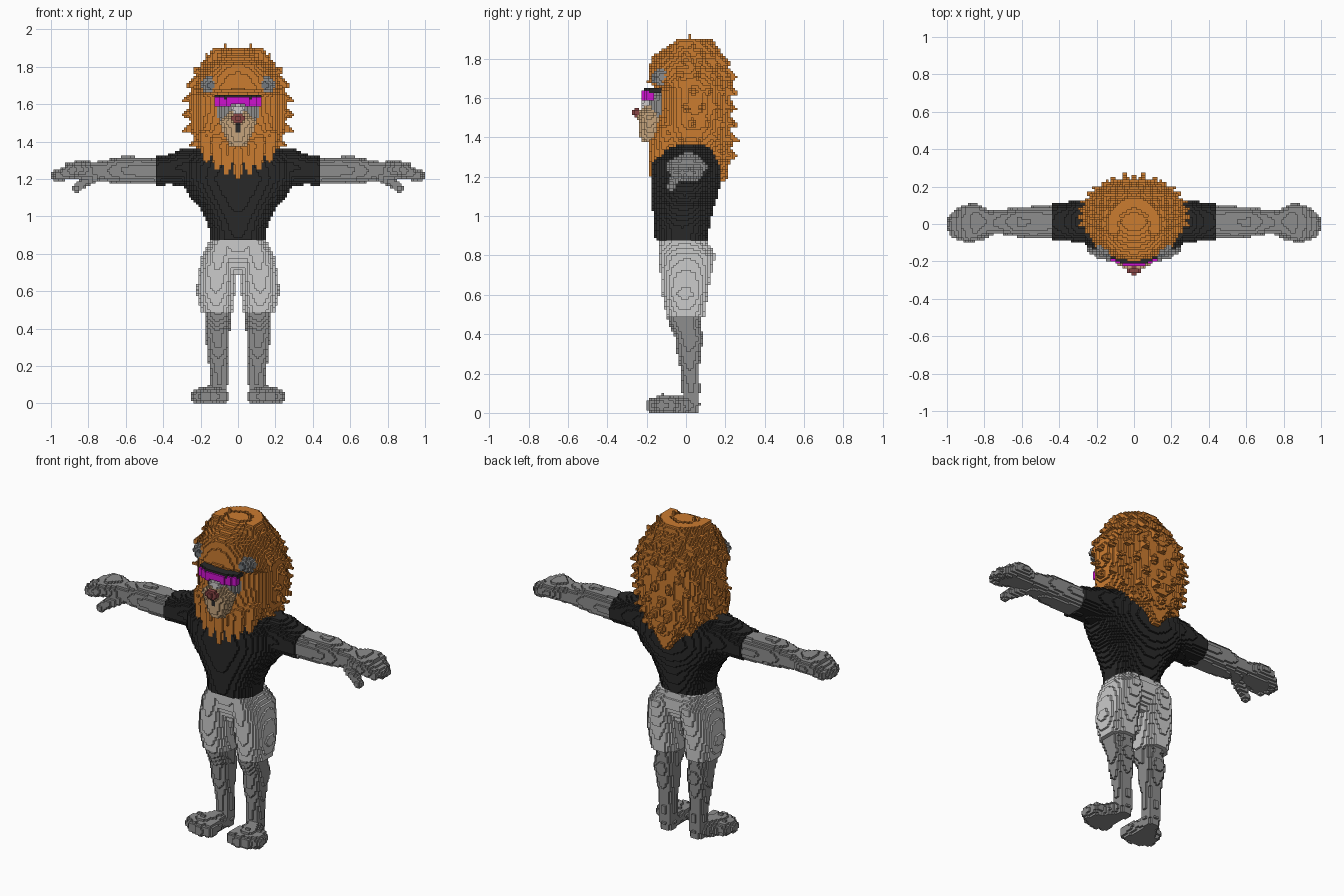
import bpy, bmesh, math
from mathutils import Vector

if "Cube" in bpy.data.objects:
    bpy.data.objects.remove(bpy.data.objects["Cube"])

S = 0.0125                                   # block size
COLOURS = {
    "grey_fur": (0.27, 0.27, 0.27), "orange_mane": (0.60, 0.20, 0.03),
    "black_cloth": (0.022, 0.022, 0.022), "light_cloth": (0.60, 0.60, 0.60),
    "magenta_lens": (0.62, 0.006, 0.62), "tan_muzzle": (0.56, 0.37, 0.20),
    "nose_red": (0.25, 0.06, 0.06), "pale_bridge": (0.62, 0.60, 0.60),
    "ear_inside": (0.17, 0.19, 0.21),
}
NAMES = list(COLOURS)
mats = []
for n, c in COLOURS.items():
    m = bpy.data.materials.new(n)
    m.diffuse_color = (*c, 1)
    m.use_nodes = True
    m.node_tree.nodes["Principled BSDF"].inputs["Base Color"].default_value = m.diffuse_color
    mats.append(m)

grid = {}                                    # block -> (part, colour); x >= 0 half, mirrored later


def fill(part, colour, lo, hi, inside):
    """Fill the blocks of a box whose centres pass the test."""
    lo = [math.floor(v / S) for v in lo]
    hi = [math.ceil(v / S) for v in hi]
    for i in range(max(0, lo[0]), hi[0] + 1):
        for j in range(lo[1], hi[1] + 1):
            for k in range(max(0, lo[2]), hi[2] + 1):
                if inside((i + .5) * S, (j + .5) * S, (k + .5) * S):
                    grid[i, j, k] = (part, colour)


def section(rows, t):
    for a, b in zip(rows, rows[1:]):
        if a[0] <= t <= b[0]:
            f = (t - a[0]) / (b[0] - a[0])
            return [p + (q - p) * f for p, q in zip(a[1:], b[1:])]


def loft(part, colour, rows, axis="z", power=2.2):
    """Rounded sections (position, centre 1, centre 2, radius 1, radius 2) along z or x."""
    lo1, hi1 = min(r[1] - r[3] for r in rows), max(r[1] + r[3] for r in rows)
    lo2, hi2 = min(r[2] - r[4] for r in rows), max(r[2] + r[4] for r in rows)

    def hit(t, u, v):
        s = section(rows, t)
        return s and abs((u - s[0]) / s[2]) ** power + abs((v - s[1]) / s[3]) ** power <= 1
    a, b = rows[0][0], rows[-1][0]
    if axis == "z":
        fill(part, colour, (lo1, lo2, a), (hi1, hi2, b), lambda x, y, z: hit(z, x, y))
    else:
        fill(part, colour, (a, lo1, lo2), (b, hi1, hi2), lambda x, y, z: hit(x, y, z))


def ball(part, colour, c, r):
    fill(part, colour, [p - q for p, q in zip(c, r)], [p + q for p, q in zip(c, r)],
         lambda *p: sum(((a - b) / q) ** 2 for a, b, q in zip(p, c, r)) <= 1)


def taper(part, colour, a, b, ra, rb):
    """Round rod from a to b with changing radius."""
    a, b = Vector(a), Vector(b)
    d, r = b - a, max(ra, rb)

    def inside(*p):
        p = Vector(p)
        t = min(1, max(0, (p - a).dot(d) / d.length_squared))
        return (p - a - d * t).length <= ra + (rb - ra) * t
    fill(part, colour, [min(p, q) - r for p, q in zip(a, b)],
         [max(p, q) + r for p, q in zip(a, b)], inside)


# Legs and feet
loft("legs", "grey_fur", [(0, .1, .025, .042, .042), (.14, .1, .025, .045, .045),
     (.2, .105, .02, .05, .042), (.3, .107, .015, .06, .06), (.38, .112, .02, .067, .07),
     (.46, .107, -.01, .07, .08), (.5, .11, -.01, .075, .09)])
taper("feet", "grey_fur", (.1, .025, .04), (.15, -.11, .025), .045, .07)
for x, y in [(.085, -.155), (.13, -.165), (.175, -.155), (.212, -.125)]:
    taper("feet", "grey_fur", (x * .8 + .03, -.08, .04), (x, y, .038), .042, .038)

# Shorts
loft("shorts", "light_cloth", [(.49, .115, 0, .085, .1), (.6, .12, -.005, .104, .115),
     (.7, .112, 0, .1, .13), (.8, .1, .005, .09, .145), (.87, .08, -.015, .07, .125)])
loft("shorts", "light_cloth", [(.69, 0, 0, .06, .07), (.75, 0, 0, .13, .11),
     (.8, 0, 0, .185, .13), (.87, 0, -.015, .15, .125)], power=2.5)

# Arms, fingers and thumb
loft("arms", "grey_fur", [(.42, .01, 1.24, .085, .07), (.52, .01, 1.245, .085, .073),
     (.62, .01, 1.248, .08, .073), (.7, .01, 1.243, .066, .06), (.77, .01, 1.243, .066, .048),
     (.85, .01, 1.252, .1, .05), (.92, .005, 1.24, .098, .042)], "x")
for y, x in [(-.065, .955), (-.022, .97), (.025, .972), (.07, .945)]:
    taper("hands", "grey_fur", (.88, y, 1.25), (x, y * .75, 1.218), .036, .028)
taper("hands", "grey_fur", (.76, -.03, 1.215), (.82, -.06, 1.185), .03, .03)
taper("hands", "grey_fur", (.82, -.06, 1.185), (.865, -.075, 1.148), .028, .022)

# Shirt and sleeves
loft("shirt", "black_cloth", [(.87, 0, -.025, .15, .13), (.95, 0, -.02, .157, .142),
     (1.04, 0, -.015, .2, .155), (1.12, 0, -.005, .268, .17), (1.2, 0, 0, .31, .18),
     (1.28, 0, 0, .32, .172), (1.33, 0, .01, .3, .15), (1.365, 0, .03, .26, .1)])
loft("shirt", "black_cloth", [(.2, .02, 1.25, .12, .11), (.3, .015, 1.263, .11, .098),
     (.36, .012, 1.252, .105, .083), (.44, .01, 1.243, .1, .075)], "x")

# Mane body, then its hanging beard and rear point
MANE = [(1.27, 0, .02, .17, .185), (1.36, 0, .03, .215, .205), (1.45, 0, .035, .25, .19),
        (1.55, 0, .045, .26, .18), (1.64, 0, .045, .26, .18), (1.68, 0, .02, .25, .215),
        (1.75, 0, .01, .22, .197), (1.81, 0, 0, .175, .17), (1.86, 0, .01, .12, .11),
        (1.9, 0, .01, .05, .04)]
loft("mane", "orange_mane", MANE)
loft("mane", "orange_mane", [(1.17, 0, .185, .015, .02), (1.24, 0, .165, .07, .05),
     (1.34, 0, .12, .16, .11)])
for x, z in [(0, 1.21), (.06, 1.235), (.11, 1.26), (.165, 1.29)]:
    y = -.175 + 1.6 * x * x
    taper("mane", "orange_mane", (x, y + .04, z + .13), (x, y, z), .055, .012)

# Mane tufts in staggered rows around the sides and back
for row, z in enumerate([1.31, 1.39, 1.47, 1.55, 1.63, 1.71, 1.78, 1.83]):
    _, cy, rx, ry = section(MANE, z)
    for n in range(5):
        a = math.radians(n * 23 + (row % 2) * 11)
        sx, sy = rx * math.sin(a), ry * math.cos(a)
        taper("mane", "orange_mane", (.75 * sx, cy + .75 * sy, z + .02),
              (1.14 * sx, cy + 1.2 * sy, z - .01), .055, .008)
# Crown tufts
for x, y, z in [(.07, .02, 1.915), (.17, .03, 1.862), (.06, .12, 1.85), (.14, .13, 1.81),
                (.225, .03, 1.79)]:
    taper("mane", "orange_mane", (x * .75, y * .7, z - .12), (x, y, z), .055, .008)

# Head, ears, muzzle
ball("face", "grey_fur", (0, -.08, 1.56), (.118, .115, .12))
ball("ears", "grey_fur", (.155, -.125, 1.705), (.045, .04, .046))
ball("ears", "ear_inside", (.147, -.16, 1.7), (.024, .015, .026))
loft("muzzle", "tan_muzzle", [(1.375, 0, -.185, .045, .04), (1.41, 0, -.187, .065, .05),
     (1.47, 0, -.18, .09, .06), (1.51, 0, -.185, .1, .068), (1.56, 0, -.17, .05, .05)], power=1.8)
ball("muzzle", "pale_bridge", (0, -.2, 1.573), (.045, .03, .022))
ball("nose", "nose_red", (0, -.25, 1.525), (.04, .02, .026))
for cell in list(grid):                      # mouth line
    if cell[0] == 0 and grid[cell][0] == "muzzle" and cell[1] * S < -.2 and 1.44 < cell[2] * S < 1.5:
        grid[cell] = ("mouth", "black_cloth")

# Curved visor with dark top bar
fill("visor", "magenta_lens", (0, -.26, 1.58), (.13, -.15, 1.635),
     lambda x, y, z: x < .125 and -.226 + 2 * x * x < y < -.165
     and (1.6 if x < .04 else 1.582) < z < 1.636)
fill("visor_bar", "black_cloth", (0, -.26, 1.62), (.14, -.12, 1.66),
     lambda x, y, z: x < .13 and -.216 + 2 * x * x < y < -.125 and 1.63 < z < 1.655)

# Mirror, then make one object per part from the exposed block sides
grid.update({(-1 - i, j, k): v for (i, j, k), v in list(grid.items())})
SIDES = [((1, 0, 0), [(1, 0, 0), (1, 1, 0), (1, 1, 1), (1, 0, 1)]),
         ((-1, 0, 0), [(0, 0, 0), (0, 0, 1), (0, 1, 1), (0, 1, 0)]),
         ((0, 1, 0), [(0, 1, 0), (0, 1, 1), (1, 1, 1), (1, 1, 0)]),
         ((0, -1, 0), [(0, 0, 0), (1, 0, 0), (1, 0, 1), (0, 0, 1)]),
         ((0, 0, 1), [(0, 0, 1), (1, 0, 1), (1, 1, 1), (0, 1, 1)]),
         ((0, 0, -1), [(0, 0, 0), (0, 1, 0), (1, 1, 0), (1, 0, 0)])]
for part in sorted({v[0] for v in grid.values()}):
    bm, verts = bmesh.new(), {}
    used = sorted({v[1] for v in grid.values() if v[0] == part})
    for cell, (p, colour) in grid.items():
        if p != part:
            continue
        for step, corners in SIDES:
            if tuple(a + b for a, b in zip(cell, step)) in grid:
                continue
            ring = []
            for c in corners:
                key = tuple(a + b for a, b in zip(cell, c))
                if key not in verts:
                    verts[key] = bm.verts.new([v * S for v in key])
                ring.append(verts[key])
            bm.faces.new(ring).material_index = used.index(colour)
    mesh = bpy.data.meshes.new(part)
    bm.to_mesh(mesh)
    bm.free()
    for colour in used:
        mesh.materials.append(mats[NAMES.index(colour)])
    bpy.context.collection.objects.link(bpy.data.objects.new(part, mesh))
